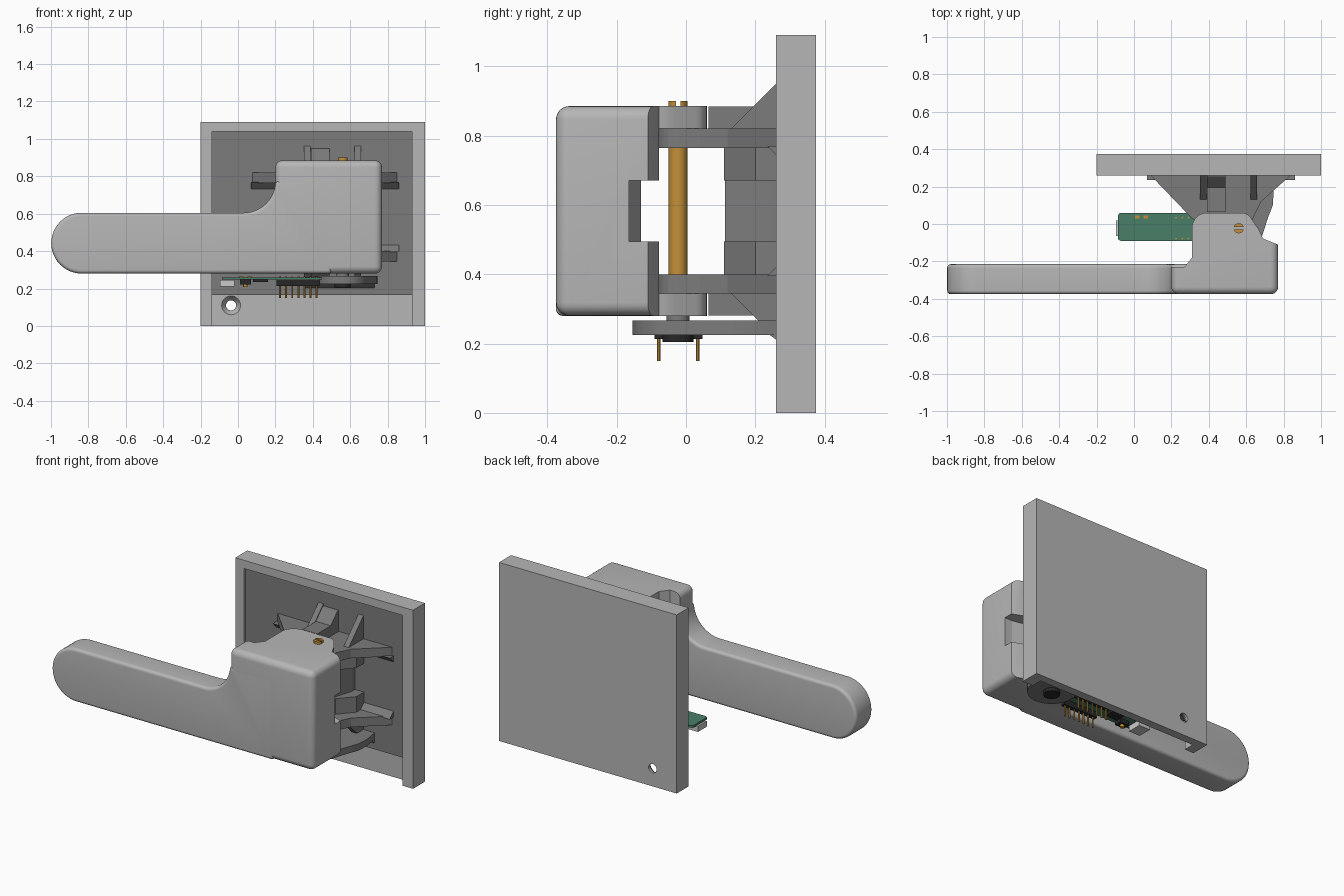
import bpy, bmesh, math
from mathutils import Vector

cube = bpy.data.objects.get("Cube")
if cube:
    bpy.data.objects.remove(cube, do_unlink=True)


def material(name, r, g, b):
    m = bpy.data.materials.new(name)
    m.use_nodes = True
    m.diffuse_color = (r, g, b, 1)
    m.node_tree.nodes["Principled BSDF"].inputs["Base Color"].default_value = (r, g, b, 1)
    return m


LIGHT = material("light grey", .47, .47, .47)
DARK = material("dark grey", .2, .2, .2)
BRASS = material("brass", .55, .28, .04)
GREEN = material("board green", .07, .21, .14)
BLACK = material("black plastic", .02, .02, .02)
SILVER = material("silver", .6, .6, .6)

MID = .5825          # height of the hinge's mirror plane
PIN = (.56, -.023)   # hinge axis in plan


def finish(bm, name, mat, smooth):
    mesh = bpy.data.meshes.new(name)
    bmesh.ops.recalc_face_normals(bm, faces=bm.faces)
    bm.to_mesh(mesh)
    bm.free()
    mesh.materials.append(mat)
    ob = bpy.data.objects.new(name, mesh)
    bpy.context.collection.objects.link(ob)
    if smooth:
        select(ob)
        bpy.ops.object.shade_smooth_by_angle(angle=math.radians(35))
    return ob


def select(ob):
    bpy.ops.object.select_all(action='DESELECT')
    ob.select_set(True)
    bpy.context.view_layer.objects.active = ob


def prism(name, pts, axis, lo, hi, mat, bevel=0, rule=None, smooth=False):
    """Extrude a 2D outline along an axis, optionally rounding its sharp edges."""
    place = {'x': lambda a, b, h: (h, a, b),
             'y': lambda a, b, h: (a, h, b),
             'z': lambda a, b, h: (a, b, h)}[axis]
    bm = bmesh.new()
    face = bm.faces.new([bm.verts.new(place(a, b, lo)) for a, b in pts])
    new = bmesh.ops.extrude_face_region(bm, geom=[face])["geom"]
    bmesh.ops.translate(bm, vec=Vector(place(0, 0, hi - lo)),
                        verts=[v for v in new if isinstance(v, bmesh.types.BMVert)])
    bmesh.ops.recalc_face_normals(bm, faces=bm.faces)
    if bevel:
        edges = [e for e in bm.edges if e.calc_face_angle(0) > 1
                 and (rule is None or rule((e.verts[0].co + e.verts[1].co) / 2))]
        bmesh.ops.bevel(bm, geom=edges, offset=bevel, segments=6, profile=.5,
                        affect='EDGES', clamp_overlap=True)
    return finish(bm, name, mat, smooth or bevel > 0)


def arc(cx, cy, r, a0, a1, n=12):
    return [(cx + r * math.cos(math.radians(a0 + (a1 - a0) * i / n)),
             cy + r * math.sin(math.radians(a0 + (a1 - a0) * i / n))) for i in range(n + 1)]


def box(name, x0, x1, y0, y1, z0, z1, mat):
    return prism(name, [(x0, y0), (x1, y0), (x1, y1), (x0, y1)], 'z', z0, z1, mat)


def rod(name, cx, cy, r, z0, z1, mat, n=32):
    return prism(name, arc(cx, cy, r, 0, 360, n)[:-1], 'z', z0, z1, mat, smooth=True)


def mirrored(name, pts, axis, lo, hi, mat, **kw):
    """Upper part and its twin mirrored below the hinge's middle."""
    prism("upper_" + name, pts, axis, lo, hi, mat, **kw)
    if axis == 'z':
        lo, hi = 2 * MID - hi, 2 * MID - lo
    else:
        pts = [(a, 2 * MID - b) for a, b in pts]
    prism("lower_" + name, pts, axis, lo, hi, mat, **kw)


def cut(ob, cutter):
    mod = ob.modifiers.new("cut", 'BOOLEAN')
    mod.operation = 'DIFFERENCE'
    mod.solver = 'EXACT'
    mod.object = cutter
    select(ob)
    bpy.ops.object.modifier_apply(modifier=mod.name)
    bpy.data.objects.remove(cutter, do_unlink=True)


# Wall plate: back slab with countersunk screw holes, and a rim open at the bottom
slab = box("wall_plate", -.2, 1, .325, .375, 0, 1.09, LIGHT)
for x in (-.037, .835):
    for z in (.11, .93):
        bm = bmesh.new()
        for r1, r2, depth, y in ((.027, .027, .2, .35), (.054, .027, .04, .34)):
            made = bmesh.ops.create_cone(bm, cap_ends=True, segments=24,
                                         radius1=r1, radius2=r2, depth=depth)["verts"]
            for v in made:
                v.co = Vector((x + v.co.x, y + v.co.z, z + v.co.y))
            if r1 == r2:
                cut(slab, finish(bm, "hole_cutter", LIGHT, False))
                bm = bmesh.new()
        cut(slab, finish(bm, "countersink_cutter", LIGHT, False))
prism("wall_plate_rim", [(-.2, 0), (-.14, 0), (-.14, 1.04), (.93, 1.04), (.93, 0), (1, 0),
                         (1, 1.09), (-.2, 1.09)], 'y', .26, .325, LIGHT)

# Bracket: inset plate, hinge arms, gussets, stop blocks and central column
box("bracket_plate", -.14, .93, .272, .325, .165, 1.04, DARK)
arm = [(.07, .28), (.31, .03), (.48, -.06)] + arc(*PIN, .06, 215, 360, 10) \
    + [(.64, .04), (.68, .12), (.86, .28)]
mirrored("hinge_arm", arm, 'z', .765, .82, DARK)
mirrored("arm_root", [(.235, .77), (.275, .77), (.275, .73)], 'x', .07, .86, DARK)
for side, x in (("right", .37), ("left", .64)):
    mirrored(side + "_gusset", [(.13, .82), (.275, .82), (.275, .965)], 'x',
             x - .017, x + .017, DARK)
mirrored("stop_block", [(.065, .82), (.275, .82), (.275, .95), (.255, .945), (.195, .884),
                        (.065, .884)], 'x', .39, .49, DARK)
mirrored("column_pad", [(.36, .28), (.36, .18), (.42, .11), (.58, .11), (.66, .2), (.66, .28)],
         'z', .67, .765, DARK)
prism("column", [(.38, .28), (.42, .112), (.56, .112), (.6, .245), (.6, .28)],
      'z', .49, .68, DARK)

# Sensor mount below the hinge
mount = arc(*PIN, .132, 180, 345, 20) + [(.715, .03), (.742, .1), (.747, .18), (.73, .28), (.38, .28)]
prism("sensor_mount", mount, 'z', .225, .266, DARK, smooth=True)
prism("mount_root", [(.24, .226), (.275, .226), (.275, .2)], 'x', .38, .73, DARK)

# Handle: long grip, hinge body and two knuckles
grip = arc(-.836, .4425, .1625, 90, 270, 24) + [(.5, .28), (.5, .775), (.25, .775)] \
    + arc(.03, .775, .17, 0, -90, 14)
prism("handle_grip", grip, 'y', -.375, -.215, LIGHT, bevel=.035)
body = prism("handle_body", [(.2, -.375), (.77, -.375), (.77, -.11), (.69, -.078), (.31, -.078),
                             (.31, -.18), (.27, -.23), (.2, -.23)],
             'z', .28, .885, LIGHT, bevel=.038, rule=lambda c: c.y < -.235)
cut(body, prism("notch_cutter", [(.1, -.13), (.55, -.13), (.72, -.165), (.9, -.165),
                                 (.9, 0), (.1, 0)], 'z', .495, .67, LIGHT))
knuckle = [(.31, -.1), (.69, -.1), (.69, -.078), (.668, -.03)] + arc(.575, .0, .06, 25, 90, 6) \
    + arc(.39, -.02, .08, 90, 180, 8)
mirrored("knuckle", knuckle, 'z', .82, .885, LIGHT, smooth=True)

# Hinge pin with slotted head, and magnet with sensor chip underneath
rod("hinge_pin", *PIN, .027, .275, .884, BRASS)
for a in (14, 194):
    prism("pin_head_half", arc(*PIN, .027, a, a + 152), 'z', .88, .9, BRASS)
rod("magnet", *PIN, .033, .262, .282, DARK)
rod("sensor_chip", *PIN, .045, .205, .226, BLACK)

# Circuit board with pin headers, socket and button
prism("circuit_board", arc(-.07, .045, .015, 90, 180, 4) + arc(-.07, -.075, .015, 180, 270, 4)
      + [(.45, -.09), (.45, .06)], 'z', .247, .26, GREEN)
for row, y in (("front", -.078), ("back", .034)):
    box(row + "_pin_header", .205, .435, y - .013, y + .013, .213, .247, BLACK)
    for i in range(7):
        rod(row + "_header_pin", .225 + i * .0325, y, .005, .15, .265, BRASS, 8)
box("usb_socket", -.095, -.02, -.065, .02, .212, .246, SILVER)
box("board_button", .01, .07, -.075, -.03, .222, .247, BLACK)
rod("button_cap", .04, -.052, .012, .208, .223, BRASS, 16)
box("main_chip", .08, .16, -.05, .03, .235, .247, BLACK)
for x in (.005, .05):
    box("board_contact", x, x + .025, .03, .045, .26, .264, BRASS)
